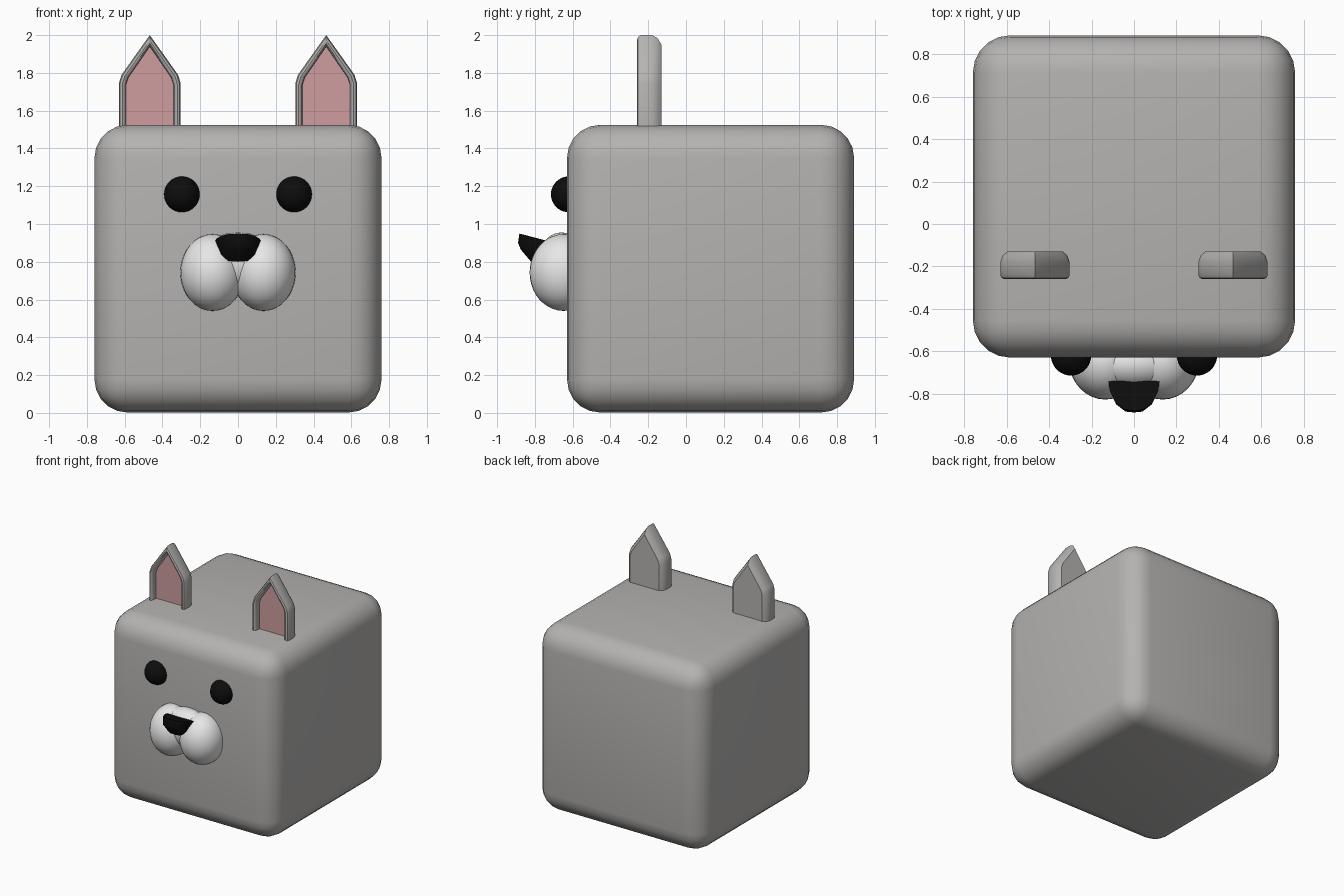
import bpy, bmesh, math
from mathutils import Matrix

if "Cube" in bpy.data.objects:
    bpy.data.objects.remove(bpy.data.objects["Cube"])


def material(name, rgb):
    m = bpy.data.materials.new(name)
    m.diffuse_color = (*rgb, 1)
    m.use_nodes = True
    m.node_tree.nodes["Principled BSDF"].inputs["Base Color"].default_value = m.diffuse_color
    return m


GREY = material("grey fur", (0.46, 0.45, 0.44))
PINK = material("pink inner ear", (0.62, 0.34, 0.35))
WHITE = material("white muzzle", (0.82, 0.82, 0.82))
BLACK = material("black", (0.004, 0.004, 0.004))


def finish(bm, name, mats, angle=40):
    bmesh.ops.recalc_face_normals(bm, faces=bm.faces)
    me = bpy.data.meshes.new(name)
    bm.to_mesh(me)
    bm.free()
    for m in mats:
        me.materials.append(m)
    ob = bpy.data.objects.new(name, me)
    bpy.context.collection.objects.link(ob)
    bpy.ops.object.select_all(action='DESELECT')
    ob.select_set(True)
    bpy.context.view_layer.objects.active = ob
    bpy.ops.object.shade_smooth_by_angle(angle=math.radians(angle))
    return ob


def ellipsoid(name, centre, radii, mat):
    bm = bmesh.new()
    bmesh.ops.create_uvsphere(bm, u_segments=32, v_segments=20, radius=1,
                              matrix=Matrix.LocRotScale(centre, None, radii))
    return finish(bm, name, [mat])


# head: rounded cube
bm = bmesh.new()
bmesh.ops.create_cube(bm, size=1, matrix=Matrix.LocRotScale(
    (0, 0.13, 0.7635), None, (1.52, 1.52, 1.523)))
bmesh.ops.bevel(bm, geom=bm.edges[:], offset=0.175, segments=5,
                profile=0.5, affect='EDGES')
finish(bm, "head", [GREY])


# ears: pointed outline lofted through inset rings, with a pink recess
def ear_outline(d):
    w = 0.1635
    side = [(w - d, 1.50), (w - d, 1.745 - 0.2 * d), (w - 0.014 - 0.95 * d, 1.79 - 0.4 * d)]
    return side + [(0, 2.0 - 1.6 * d)] + [(-x, z) for x, z in reversed(side)]


EAR_RINGS = [(-0.21, 0.038), (-0.245, 0.036), (-0.257, 0.028), (-0.26, 0.018),
             (-0.254, 0.006), (-0.24, 0.0), (-0.18, 0.0), (-0.15, 0.010), (-0.13, 0.032)]
for side, label in ((-1, "left"), (1, "right")):
    bm = bmesh.new()
    rings = [[bm.verts.new((side * 0.467 + x, y, z)) for x, z in ear_outline(d)]
             for y, d in EAR_RINGS]
    for a, b in zip(rings, rings[1:]):
        for i in range(len(a)):
            j = (i + 1) % len(a)
            bm.faces.new((a[i], a[j], b[j], b[i]))
    bm.faces.new(rings[0]).material_index = 1
    bm.faces.new(rings[-1])
    finish(bm, label + "_ear", [GREY, PINK])

    # eyes and muzzle lobes
    ellipsoid(label + "_eye", (side * 0.297, -0.62, 1.157), (0.095,) * 3, BLACK)
    ellipsoid(label + "_muzzle_lobe", (side * 0.135, -0.648, 0.743),
              (0.17, 0.18, 0.203), WHITE)

# bridge joining the lobes under the nose
ellipsoid("muzzle_bridge", (0, -0.66, 0.80), (0.22, 0.125, 0.155), WHITE)

# nose: hull of a tilted U-shaped top and a smaller underside
half = [(0.12, -0.74, 0.912), (0.115, -0.785, 0.922), (0.09, -0.838, 0.937),
        (0.05, -0.872, 0.947), (0.04, -0.885, 0.89), (0.085, -0.85, 0.875),
        (0.11, -0.76, 0.875), (0.09, -0.79, 0.835), (0.05, -0.815, 0.804),
        (0.03, -0.875, 0.865)]
bm = bmesh.new()
for s in (-1, 1):
    for x, y, z in half:
        bm.verts.new((s * x, y, z))
for p in ((0, -0.882, 0.949), (0, -0.889, 0.90), (0, -0.82, 0.80)):
    bm.verts.new(p)
res = bmesh.ops.convex_hull(bm, input=bm.verts[:])
loose = [v for v in bm.verts if not v.link_faces]
bmesh.ops.delete(bm, geom=loose, context='VERTS')
finish(bm, "nose", [BLACK])
